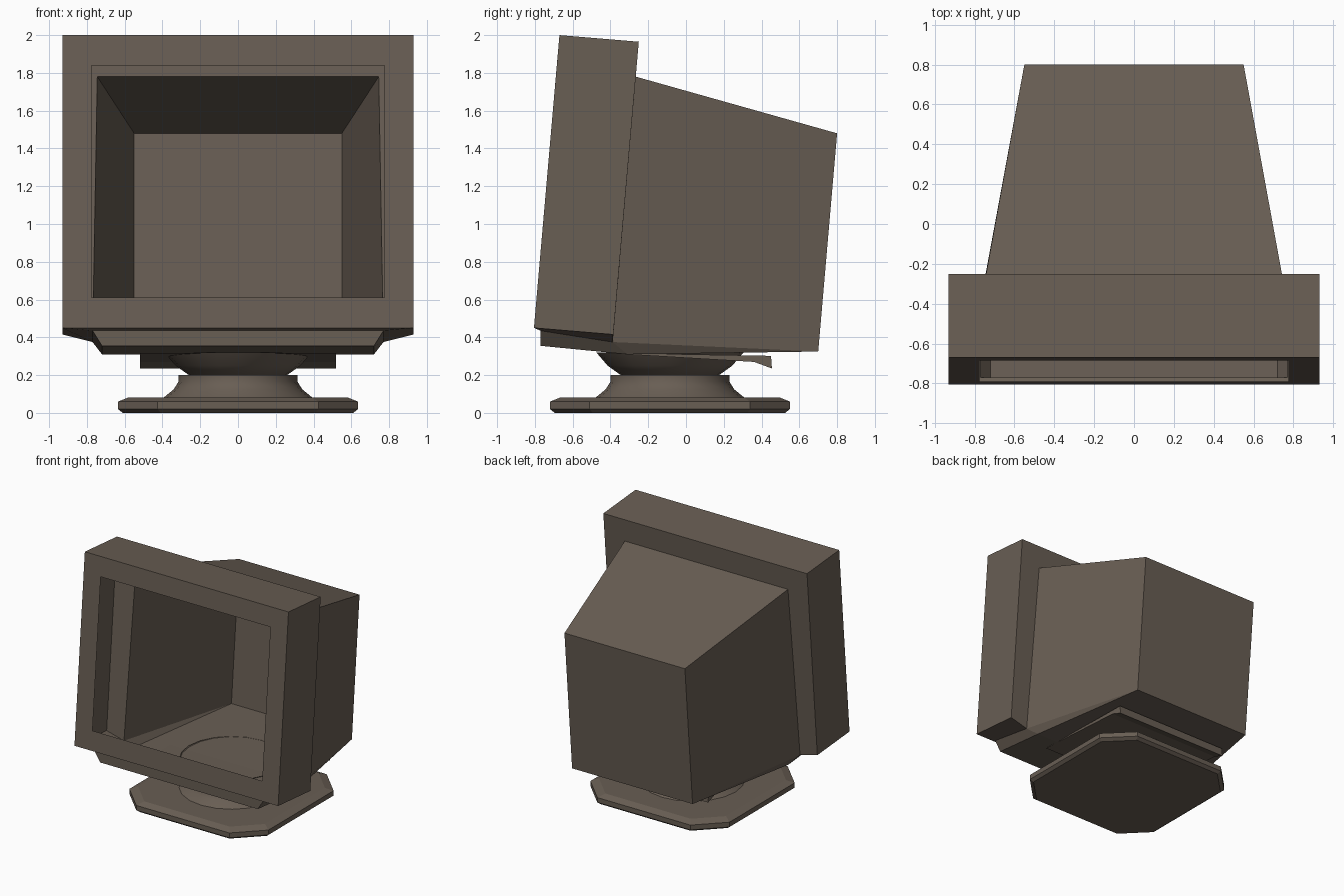
import bpy, bmesh, math

if "Cube" in bpy.data.objects:
    bpy.data.objects.remove(bpy.data.objects["Cube"])

mat = bpy.data.materials.new("warm grey plastic")
mat.diffuse_color = (0.14, 0.112, 0.088, 1)
mat.use_nodes = True
mat.node_tree.nodes["Principled BSDF"].inputs["Base Color"].default_value = mat.diffuse_color


def loft(name, loops, cap_start=False, cap_end=False, skip=()):
    """Skin closed loops of equal length; skip holds (row, side) faces left open."""
    bm = bmesh.new()
    rows = [[bm.verts.new(p) for p in loop] for loop in loops]
    n = len(rows[0])
    for r in range(len(rows) - 1):
        for i in range(n):
            if (r, i) not in skip:
                j = (i + 1) % n
                bm.faces.new((rows[r][i], rows[r][j], rows[r + 1][j], rows[r + 1][i]))
    if cap_start:
        bm.faces.new(rows[0][::-1])
    if cap_end:
        bm.faces.new(rows[-1])
    bmesh.ops.remove_doubles(bm, verts=bm.verts, dist=1e-5)
    bmesh.ops.recalc_face_normals(bm, faces=bm.faces)
    me = bpy.data.meshes.new(name)
    bm.to_mesh(me)
    bm.free()
    me.materials.append(mat)
    ob = bpy.data.objects.new(name, me)
    bpy.context.collection.objects.link(ob)
    return ob


def mirrored(half):
    """Right-hand points (x, y, z) become a loop symmetric about x = 0."""
    return half + [(-x, y, z) for x, y, z in reversed(half)]


def circle(r, z, n=20, cy=-0.085):
    return [(r * math.cos(2 * math.pi * i / n), cy + r * math.sin(2 * math.pi * i / n), z)
            for i in range(n)]


def octagon(r, cut, z, cy=-0.085):
    pts = [(r, -r + cut), (r, r - cut), (r - cut, r), (-r + cut, r),
           (-r, r - cut), (-r, -r + cut), (-r + cut, -r), (r - cut, -r)]
    return [(x, y + cy, z) for x, y in pts]


# Screen frame: hollow shell, open at the screen, the body and the chin
# sides of each loop: 0 right, 1 bottom, 2 left, 3 top
loft("screen_frame", [
    mirrored([(0.775, -0.684, 1.84), (0.775, -0.791, 0.61)]),
    mirrored([(0.93, -0.67, 2.0), (0.93, -0.805, 0.45)]),
    mirrored([(0.93, -0.25, 1.965), (0.93, -0.385, 0.415)]),
    mirrored([(0.745, -0.266, 1.78), (0.77, -0.388, 0.375)]),
], skip={(1, 1), (2, 1)})

# Tapered rear body, open towards the screen
loft("rear_body", [
    mirrored([(0.745, -0.266, 1.78), (0.77, -0.388, 0.375), (0.72, -0.31, 0.31)]),
    mirrored([(0.55, 0.80, 1.48), (0.55, 0.70, 0.325), (0.55, 0.70, 0.325)]),
], cap_end=True)

# Chin under the frame, joining the body floor (side 0 is the open back)
loft("chin", [
    [(-0.93, -0.385, 0.415), (0.93, -0.385, 0.415), (0.93, -0.805, 0.45), (-0.93, -0.805, 0.45)],
    [(-0.77, -0.388, 0.375), (0.77, -0.388, 0.375), (0.77, -0.77, 0.435), (-0.77, -0.77, 0.435)],
    [(-0.72, -0.31, 0.31), (0.72, -0.31, 0.31), (0.72, -0.77, 0.355), (-0.72, -0.77, 0.355)],
], cap_end=True, skip={(0, 0), (1, 0)})

# Wedge plate under the body
wedge = [(-0.45, 0.318), (0.45, 0.302), (0.455, 0.235), (0.36, 0.27)]
loft("swivel_plate", [[(x, y, z) for y, z in wedge] for x in (-0.52, 0.52)],
     cap_start=True, cap_end=True)

# Tilting bowl and flared neck
bowl = loft("swivel_bowl", [circle(r, z) for r, z in
            [(0.39, 0.32), (0.33, 0.25), (0.26, 0.20), (0.13, 0.178)]], cap_end=True)
neck = loft("neck", [circle(r, z) for r, z in
            [(0.315, 0.20), (0.315, 0.165), (0.34, 0.125), (0.395, 0.08)]])

# Foot plate with cut corners
loft("base", [octagon(0.61, 0.20, 0.0), octagon(0.635, 0.21, 0.02),
              octagon(0.635, 0.21, 0.06), octagon(0.58, 0.19, 0.082)],
     cap_start=True, cap_end=True)

for ob in (bowl, neck):
    bpy.ops.object.select_all(action='DESELECT')
    ob.select_set(True)
    bpy.context.view_layer.objects.active = ob
    bpy.ops.object.shade_smooth_by_angle(angle=math.radians(35))
